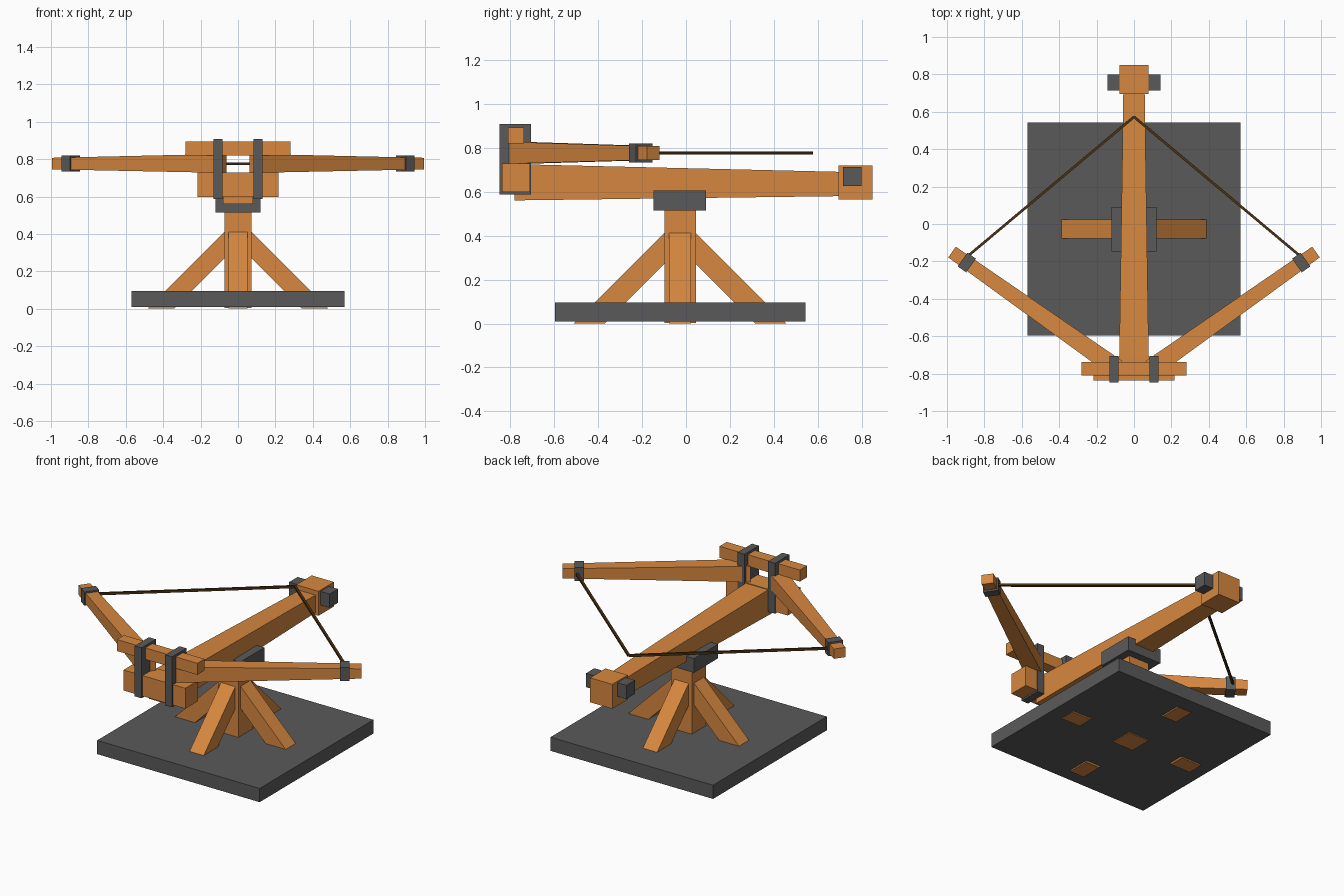
import bpy, bmesh, math
from mathutils import Vector, Matrix

if "Cube" in bpy.data.objects:
    bpy.data.objects.remove(bpy.data.objects["Cube"], do_unlink=True)


def material(name, rgb):
    m = bpy.data.materials.new(name)
    m.use_nodes = True
    m.diffuse_color = (*rgb, 1)
    m.node_tree.nodes["Principled BSDF"].inputs["Base Color"].default_value = (*rgb, 1)
    return m


WOOD = material("warm wood", (0.68, 0.246, 0.05))
IRON = material("dark iron", (0.102, 0.102, 0.102))
CORD = material("dark cord", (0.07, 0.032, 0.006))


def finish(name, bm, mat):
    bmesh.ops.recalc_face_normals(bm, faces=bm.faces)
    me = bpy.data.meshes.new(name)
    bm.to_mesh(me)
    bm.free()
    me.materials.append(mat)
    ob = bpy.data.objects.new(name, me)
    bpy.context.collection.objects.link(ob)
    return ob


def box(name, x, y, z, mat):
    """Box from (min, max) ranges."""
    bm = bmesh.new()
    bmesh.ops.create_cube(bm, size=1)
    for v in bm.verts:
        v.co = [(a + b) / 2 + c * (b - a) for (a, b), c in zip((x, y, z), v.co)]
    return finish(name, bm, mat)


def beam(name, p0, p1, size0, size1, mat):
    """Four-sided bar from p0 to p1 with a (width, height) at each end."""
    p0, p1 = Vector(p0), Vector(p1)
    up = Vector((0, 0, 1))
    side = (p1 - p0).cross(up).normalized()
    bm = bmesh.new()
    rings = []
    for p, (w, h) in ((p0, size0), (p1, size1)):
        rings.append([bm.verts.new(p + side * w / 2 * a + up * h / 2 * b)
                      for a, b in ((-1, -1), (1, -1), (1, 1), (-1, 1))])
    a, b = rings
    bm.faces.new(a)
    bm.faces.new(b)
    for i in range(4):
        j = (i + 1) % 4
        bm.faces.new((a[i], a[j], b[j], b[i]))
    return finish(name, bm, mat)


# Stand: base plate, post and four slanted braces
CY = -0.027
box("base_plate", (-0.57, 0.57), (-0.597, 0.543), (0.008, 0.095), IRON)
box("post", (-0.072, 0.072), (CY - 0.072, CY + 0.072), (0.003, 0.53), WOOD)
for i, label in enumerate(("left", "back", "right", "front")):
    bm = bmesh.new()
    profile = ((0.483, 0), (0.343, 0), (0.0, 0.343), (0.0, 0.483))
    face = bm.faces.new([bm.verts.new((x, -0.05, z)) for x, z in profile])
    out = bmesh.ops.extrude_face_region(bm, geom=[face])
    moved = [g for g in out["geom"] if isinstance(g, bmesh.types.BMVert)]
    bmesh.ops.translate(bm, verts=moved, vec=(0, 0.1, 0))
    bm.transform(Matrix.Translation((0, CY, 0)) @ Matrix.Rotation(i * math.pi / 2, 4, 'Z'))
    finish("brace_" + label, bm, WOOD)

# Saddle and main beam
box("saddle", (-0.12, 0.12), (-0.148, 0.092), (0.515, 0.605), IRON)
beam("main_beam", (0, -0.78, 0.643), (0, 0.72, 0.635), (0.16, 0.165), (0.114, 0.11), WOOD)
box("rear_block", (-0.078, 0.078), (0.695, 0.85), (0.565, 0.72), WOOD)
box("rear_pegs", (-0.142, 0.142), (0.715, 0.80), (0.625, 0.712), IRON)

# Front crossbars
box("lower_crossbar", (-0.217, 0.217), (-0.838, -0.71), (0.598, 0.728), WOOD)
box("upper_crossbar", (-0.282, 0.282), (-0.81, -0.738), (0.82, 0.893), WOOD)

# Straps, bow arms, cuffs and string, one set per side
for s, label in ((1, "left"), (-1, "right")):
    box("strap_" + label, sorted((s * 0.083, s * 0.131)), (-0.848, -0.705), (0.588, 0.908), IRON)
    tip = Vector((s * 0.973, -0.15, 0.776))
    root = Vector((s * 0.09, -0.774, 0.777))
    inward = (root - tip).normalized()
    beam("bow_arm_" + label, root, tip, (0.10, 0.10), (0.07, 0.062), WOOD)
    cuff = tip + inward * 0.097
    beam("cuff_" + label, cuff - inward * 0.028, cuff + inward * 0.028,
         (0.09, 0.086), (0.09, 0.086), IRON)
    beam("bowstring_" + label, (s * 0.889, -0.172, 0.776), (0, 0.573, 0.776),
         (0.014, 0.014), (0.014, 0.014), CORD)
